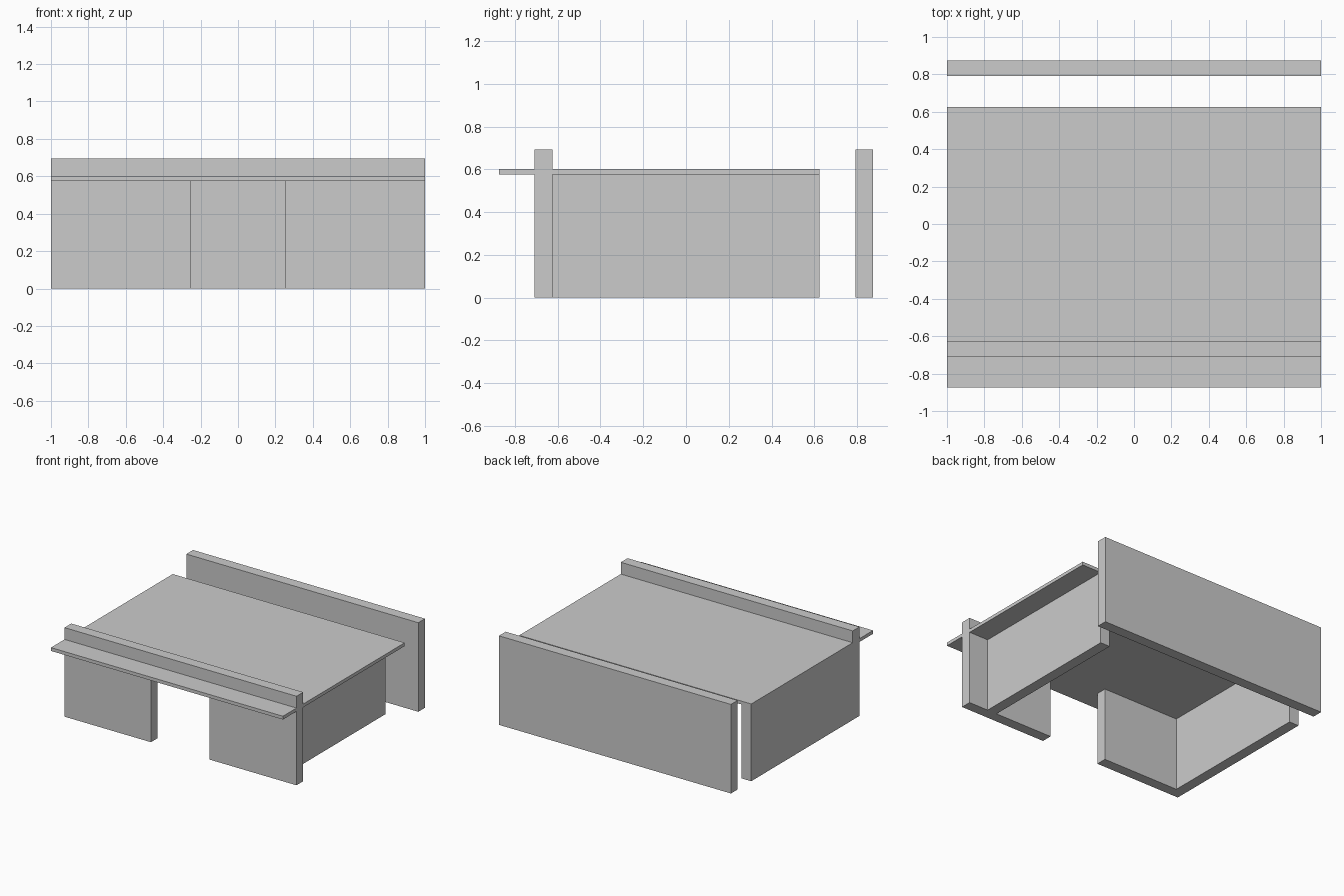
import bpy, bmesh

if "Cube" in bpy.data.objects:
    bpy.data.objects.remove(bpy.data.objects["Cube"])

HEIGHT = 0.694              # parapet height
ROOF_LO, ROOF_HI = 0.576, 0.602
T = 0.083                   # wall thickness


def finish(name, bm):
    bmesh.ops.recalc_face_normals(bm, faces=bm.faces[:])
    mesh = bpy.data.meshes.new(name)
    bm.to_mesh(mesh)
    bm.free()
    obj = bpy.data.objects.new(name, mesh)
    bpy.context.collection.objects.link(obj)
    return obj


def box(name, x, y, z):
    """Box given by (min, max) ranges on each axis."""
    bm = bmesh.new()
    bmesh.ops.create_cube(bm, size=1)
    for v in bm.verts:
        v.co = [r[0] if c < 0 else r[1] for c, r in zip(v.co, (x, y, z))]
    return finish(name, bm)


def wall_from_profile(name, xz, y0, y1):
    """Extrude an x-z outline from y0 to y1."""
    bm = bmesh.new()
    face = bm.faces.new([bm.verts.new((x, y0, z)) for x, z in xz])
    ext = bmesh.ops.extrude_face_region(bm, geom=[face])
    for v in ext["geom"]:
        if isinstance(v, bmesh.types.BMVert):
            v.co.y = y1
    return finish(name, bm)


# Front wall with doorway, rising above the roof as a parapet
wall_from_profile("front_wall", [
    (-1, 0), (-0.255, 0), (-0.255, ROOF_LO), (0.25, ROOF_LO),
    (0.25, 0), (1, 0), (1, HEIGHT), (-1, HEIGHT)], -0.625 - T, -0.625)

# Free-standing back wall
box("back_wall", (-1, 1), (0.875 - T, 0.875), (0, HEIGHT))

# Side walls: left is flush with the roof edge, right is set in
for name, x in (("left_wall", -1), ("right_wall", 0.75)):
    box(name, (x, x + T), (-0.625, 0.625), (0, ROOF_LO))

# Roof slab and the canopy continuing it in front of the wall
box("roof", (-1, 1), (-0.625, 0.625), (ROOF_LO, ROOF_HI))
box("canopy", (-1, 1), (-0.875, -0.625 - T), (ROOF_LO, ROOF_HI))
